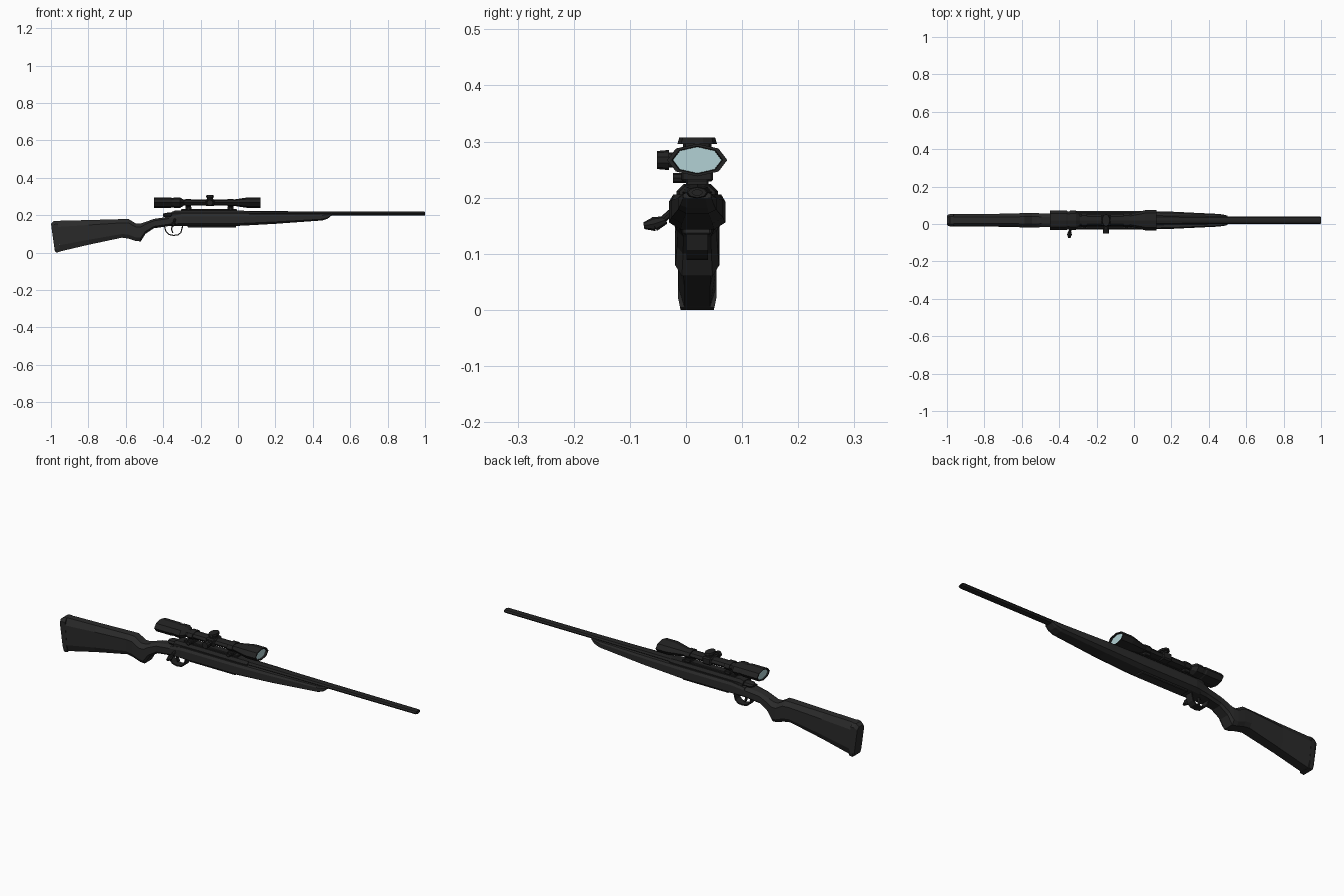
import bpy, bmesh, math
from mathutils import Vector, Matrix

if "Cube" in bpy.data.objects:
    bpy.data.objects.remove(bpy.data.objects["Cube"], do_unlink=True)

MID = 0.02       # y of the long axis
WIDE = 1.85      # round parts are wider than tall
SCOPE_Z = 0.267
BORE_Z = 0.209


def material(name, rgb):
    mat = bpy.data.materials.new(name)
    mat.use_nodes = True
    colour = (*rgb, 1)
    mat.diffuse_color = colour
    mat.node_tree.nodes["Principled BSDF"].inputs["Base Color"].default_value = colour
    return mat


polymer = material("charcoal polymer", (0.023, 0.023, 0.023))
metal = material("blued steel", (0.016, 0.016, 0.016))
glass = material("pale lens glass", (0.45, 0.64, 0.66))


def finish(name, bm, mat):
    bmesh.ops.recalc_face_normals(bm, faces=bm.faces)
    mesh = bpy.data.meshes.new(name)
    bm.to_mesh(mesh)
    bm.free()
    mesh.materials.append(mat)
    obj = bpy.data.objects.new(name, mesh)
    bpy.context.collection.objects.link(obj)
    return obj


def skin(name, loops, mat):
    """Bridge a row of equal point loops and cap both ends."""
    bm = bmesh.new()
    rings = [[bm.verts.new(p) for p in loop] for loop in loops]
    for a, b in zip(rings, rings[1:]):
        for i in range(len(a)):
            j = (i + 1) % len(a)
            bm.faces.new((a[i], a[j], b[j], b[i]))
    bm.faces.new(rings[0])
    bm.faces.new(rings[-1])
    return finish(name, bm, mat)


def tube(name, stations, z, mat, sides=8):
    """Turned part along x from (x, radius) stations."""
    angles = [2 * math.pi * i / sides for i in range(sides)]
    return skin(name, [[(x, MID + WIDE * r * math.cos(a), z + r * math.sin(a))
                        for a in angles] for x, r in stations], mat)


def body(name, sections, mat, top=0.6, bottom=0.75, chamfer=0.2):
    """Chamfered body from (x, low z, high z, half width, lean) sections."""
    loops = []
    for x, low, high, half, lean in sections:
        c = chamfer * (high - low)
        side = [(half * bottom, low), (half, low + c), (half, high - c), (half * top, high)]
        outline = side + [(-y, z) for y, z in reversed(side)]
        loops.append([(x + lean * (high - z) / (high - low), MID + y, z) for y, z in outline])
    return skin(name, loops, mat)


def box(name, centre, size, mat, bevel=0.0):
    bm = bmesh.new()
    bmesh.ops.create_cube(bm, size=1, matrix=Matrix.Translation(centre) @ Matrix.Diagonal((*size, 1)))
    if bevel:
        bmesh.ops.bevel(bm, geom=bm.edges[:], offset=bevel, segments=1, affect='EDGES')
    return finish(name, bm, mat)


def rod(name, start, end, r1, r2, mat, sides=8, stretch=(1, 1, 1)):
    start, end = Vector(start), Vector(end)
    axis = end - start
    bm = bmesh.new()
    place = (Matrix.Translation((start + end) / 2) @ Matrix.Diagonal((*stretch, 1))
             @ axis.to_track_quat('Z', 'Y').to_matrix().to_4x4())
    bmesh.ops.create_cone(bm, cap_ends=True, segments=sides, radius1=r1, radius2=r2,
                          depth=axis.length, matrix=place)
    return finish(name, bm, mat)


def strip(name, path, half, thickness, mat):
    """Bent metal strip following an x-z path."""
    bm = bmesh.new()
    rows = [[bm.verts.new((x, MID + s * half, z)) for s in (-1, 1)] for x, z in path]
    for a, b in zip(rows, rows[1:]):
        bm.faces.new((a[0], a[1], b[1], b[0]))
    obj = finish(name, bm, mat)
    solid = obj.modifiers.new("thickness", 'SOLIDIFY')
    solid.thickness = thickness
    solid.offset = 0
    return obj


# Butt pad, butt and pistol grip
body("butt_pad", [
    (-1.0, 0.012, 0.155, 0.028, 0.02),
    (-0.985, 0, 0.168, 0.033, 0.012),
    (-0.965, 0.004, 0.17, 0.034, 0.012),
], polymer, bottom=0.9, chamfer=0.1)
body("butt_stock", [
    (-0.965, 0.006, 0.17, 0.033, 0.012),
    (-0.8, 0.042, 0.174, 0.033, 0),
    (-0.62, 0.08, 0.179, 0.037, 0),
    (-0.585, 0.075, 0.179, 0.039, 0),
    (-0.545, 0.062, 0.155, 0.04, 0),
    (-0.52, 0.06, 0.156, 0.039, 0),
    (-0.495, 0.1, 0.164, 0.036, 0),
    (-0.45, 0.13, 0.18, 0.035, 0),
    (-0.37, 0.142, 0.192, 0.042, 0),
    (-0.33, 0.143, 0.198, 0.046, 0),
], polymer, top=0.5, bottom=0.7)

# Forend with a flat top deck
body("forend", [
    (-0.37, 0.142, 0.192, 0.042, 0),
    (-0.3, 0.143, 0.206, 0.05, 0),
    (0.0, 0.143, 0.206, 0.05, 0),
    (0.2, 0.154, 0.206, 0.046, 0),
    (0.45, 0.172, 0.206, 0.034, 0),
    (0.48, 0.182, 0.207, 0.03, 0),
    (0.5, 0.198, 0.208, 0.025, 0),
], polymer, top=0.85, bottom=0.6)
box("magazine_floor", (-0.14, MID, 0.141), (0.26, 0.05, 0.014), polymer, 0.003)

# Receiver, bolt and barrel
body("receiver", [
    (-0.355, 0.175, 0.217, 0.034, 0),
    (-0.34, 0.175, 0.224, 0.037, 0),
    (0.03, 0.175, 0.224, 0.037, 0),
    (0.06, 0.18, 0.221, 0.032, 0),
], metal, top=0.65, chamfer=0.25)
tube("bolt_shroud", [(-0.4, 0.008), (-0.385, 0.013), (-0.34, 0.014)], 0.2, metal)
rod("bolt_handle", (-0.33, 0, 0.195), (-0.345, -0.045, 0.158), 0.008, 0.006, metal)
rod("bolt_knob_inner", (-0.343, -0.036, 0.16), (-0.345, -0.056, 0.153), 0.007, 0.013, metal)
rod("bolt_knob_outer", (-0.345, -0.056, 0.153), (-0.346, -0.075, 0.15), 0.013, 0.006, metal)
tube("barrel", [
    (0.03, 0.0145), (0.2, 0.0125), (0.5, 0.011), (0.995, 0.0105), (1, 0.009),
    (1, 0.005), (0.98, 0.005),
], BORE_Z, metal)

# Trigger and its guard
strip("trigger_guard", [
    (-0.395, 0.146), (-0.385, 0.112), (-0.37, 0.097), (-0.345, 0.092),
    (-0.32, 0.095), (-0.305, 0.108), (-0.295, 0.146),
], 0.019, 0.006, metal)
strip("trigger", [(-0.35, 0.146), (-0.356, 0.125), (-0.348, 0.106)], 0.007, 0.007, metal)

# Scope body: recessed cups at both ends hold the lenses
tube("scope_body", [
    (-0.44, 0.023), (-0.45, 0.024), (-0.45, 0.028), (-0.36, 0.028), (-0.355, 0.026),
    (-0.345, 0.026), (-0.34, 0.028), (-0.31, 0.028), (-0.29, 0.016), (-0.03, 0.016),
    (0.045, 0.027), (0.06, 0.029), (0.12, 0.029), (0.12, 0.0245), (0.108, 0.0235),
], SCOPE_Z, metal)
tube("front_lens", [(0.106, 0.0235), (0.112, 0.0235)], SCOPE_Z, glass)
tube("rear_lens", [(-0.438, 0.0232), (-0.444, 0.0232)], SCOPE_Z, glass)

# Adjustment turrets: one on top, one on the right
TURRET_X = -0.15
box("turret_saddle", (TURRET_X, MID, SCOPE_Z), (0.05, 0.064, 0.038), metal, 0.006)
oval = (1, 1.6, 1)
rod("top_turret_neck", (TURRET_X, MID, 0.28), (TURRET_X, MID, 0.297), 0.016, 0.016, metal, 10, oval)
rod("top_turret_cap", (TURRET_X, MID, 0.296), (TURRET_X, MID, 0.307), 0.022, 0.02, metal, 10, oval)
rod("side_turret_neck", (TURRET_X, 0, SCOPE_Z), (TURRET_X, -0.036, SCOPE_Z), 0.013, 0.013, metal, 10)
rod("side_turret_cap", (TURRET_X, -0.03, SCOPE_Z), (TURRET_X, -0.052, SCOPE_Z), 0.018, 0.016, metal, 10)

# Mount rail, and a clamp ring with side screw at each end of the tube
box("mount_rail", (-0.155, MID, 0.227), (0.3, 0.04, 0.012), metal, 0.003)
for place, x in (("rear", -0.265), ("front", -0.04)):
    tube(place + "_scope_ring", [(x - 0.015, 0.02), (x + 0.015, 0.02)], SCOPE_Z, metal)
    box(place + "_ring_foot", (x, MID, 0.238), (0.032, 0.056, 0.018), metal, 0.003)
    rod(place + "_ring_screw", (x, 0, 0.235), (x, -0.023, 0.235), 0.009, 0.009, metal)
